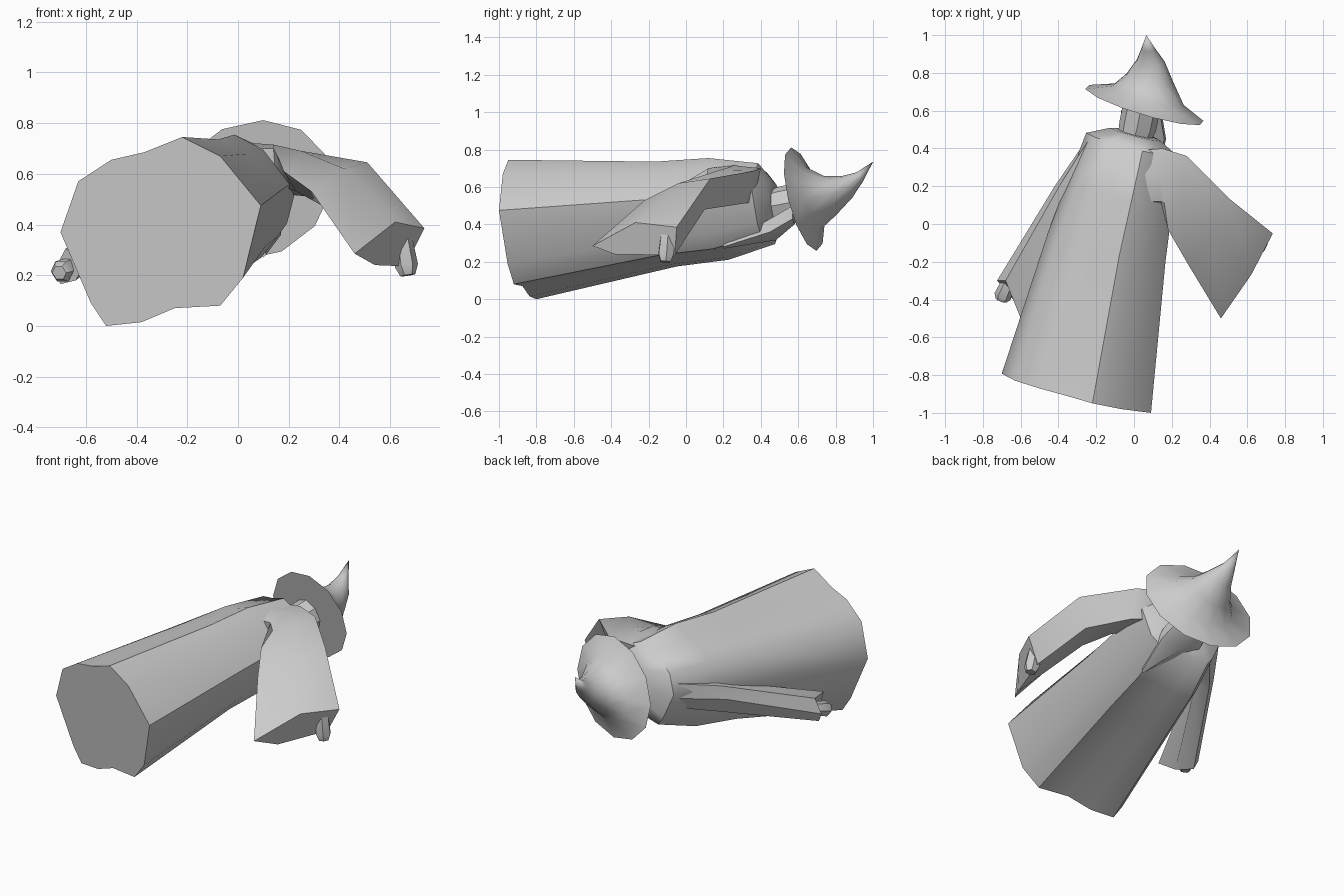
import bpy, bmesh, math
from mathutils import Vector

if "Cube" in bpy.data.objects:
    bpy.data.objects.remove(bpy.data.objects["Cube"], do_unlink=True)

grey = bpy.data.materials.new("plain_grey")
grey.use_nodes = True
COLOUR = (0.6, 0.6, 0.6, 1)
grey.diffuse_color = COLOUR
grey.node_tree.nodes["Principled BSDF"].inputs["Base Color"].default_value = COLOUR


def loft(name, rings, angle=35):
    """Skin a list of equal-length point rings and cap both ends."""
    bm = bmesh.new()
    loops = [[bm.verts.new(p) for p in ring] for ring in rings]
    n = len(loops[0])
    for a, b in zip(loops, loops[1:]):
        for i in range(n):
            j = (i + 1) % n
            bm.faces.new((a[i], a[j], b[j], b[i]))
    bm.faces.new(loops[0])
    bm.faces.new(loops[-1])
    bmesh.ops.remove_doubles(bm, verts=bm.verts, dist=0.0005)
    bmesh.ops.recalc_face_normals(bm, faces=bm.faces)
    mesh = bpy.data.meshes.new(name)
    bm.to_mesh(mesh)
    bm.free()
    mesh.materials.append(grey)
    obj = bpy.data.objects.new(name, mesh)
    bpy.context.collection.objects.link(obj)
    bpy.ops.object.select_all(action="DESELECT")
    obj.select_set(True)
    bpy.context.view_layer.objects.active = obj
    bpy.ops.object.shade_smooth_by_angle(angle=math.radians(angle))


def ring(centre, axis, radius, sides, squash=1.0, tilt=0.0):
    """Polygon around an axis, optionally flattened into a tilted oval."""
    axis = Vector(axis).normalized()
    flat = axis.cross(Vector((0, 0, 1))).normalized()
    up = flat.cross(axis)
    u = flat * math.cos(tilt) + up * math.sin(tilt)
    v = (up * math.cos(tilt) - flat * math.sin(tilt)) * squash
    steps = [2 * math.pi * i / sides for i in range(sides)]
    return [Vector(centre) + radius * (u * math.cos(t) + v * math.sin(t)) for t in steps]


# Robe: one hem outline, scaled along the leaning body up to the collar
hem = [(-.70, .37), (-.63, .57), (-.50, .655), (-.37, .685), (-.22, .745), (-.07, .67),
       (.09, .475), (.02, .19), (-.07, .08), (-.25, .07), (-.38, .015), (-.52, 0), (-.58, .09)]
levels = [(-.30, -.893, .38, 1, 1), (-.14, -.12, .461, .785, .752), (-.07, .16, .488, .70, .73),
          (-.005, .42, .515, .62, .58), (.01, .475, .52, .34, .34)]


def robe_ring(cx, cy, cz, sx, sz):
    points = []
    for x, z in hem:
        dx, dz = sx * (x + .30), sz * (z - .38)
        points.append((cx + dx, cy - .25 * dx - .1 * dz, cz + dz))
    return points


loft("robe", [robe_ring(*level) for level in levels], 45)

# Raised sleeve with a wide pointed cuff
loft("left_sleeve", [
    [(.02, .39, .69), (.0, .26, .725), (.0, .12, .70), (.06, .15, .55), (.06, .36, .52)],
    [(.15, .40, .70), (.14, .26, .715), (.14, .12, .70), (.15, .10, .56), (.18, .36, .52)],
    [(.28, .36, .685), (.25, .18, .69), (.18, -.03, .61), (.23, .08, .53), (.28, .30, .51)],
    [(.51, .13, .645), (.42, -.04, .62), (.29, -.22, .53), (.34, -.05, .47), (.44, .10, .48)],
    [(.735, -.05, .385), (.62, -.27, .41), (.46, -.50, .285), (.54, -.38, .24), (.66, -.06, .235)]], 42)

# Lowered sleeve lying along the body
loft("right_sleeve", [
    [(-.20, .43, .40), (-.235, .47, .48), (-.225, .47, .57), (-.14, .34, .60), (-.16, .30, .42)],
    [(-.37, .22, .34), (-.42, .20, .42), (-.39, .21, .50), (-.33, .17, .50), (-.35, .12, .39)],
    [(-.70, -.31, .165), (-.725, -.30, .22), (-.68, -.30, .305), (-.60, -.50, .25), (-.64, -.40, .18)]])


# Hands: six-sided stubs with a tapered end
def hand(name, start, end):
    a, b = Vector(start), Vector(end)
    axis = b - a
    loft(name, [ring(a, axis, .038, 6), ring(a.lerp(b, .8), axis, .046, 6), ring(b, axis, .03, 6)])


hand("left_hand", (.64, -.095, .39), (.67, -.11, .20))
hand("right_hand", (-.66, -.30, .235), (-.705, -.405, .21))

# Head between collar and brim
LEAN = (.27, 1, .2)
loft("head", [ring((-.005, .43, .49), LEAN, .085, 8), ring((.02, .52, .505), LEAN, .10, 8),
              ring((.05, .67, .535), LEAN, .10, 8)])

# Beard tapering to a point over the chest
loft("beard", [
    [(-.07, .60, .49), (.14, .57, .50), (.15, .57, .43), (.05, .58, .40), (-.06, .60, .43)],
    [(-.07, .49, .42), (.16, .45, .43), (.17, .45, .36), (.06, .48, .315), (-.07, .49, .36)],
    [(.09, .20, .29), (.11, .20, .29), (.11, .20, .28), (.10, .20, .27), (.09, .20, .28)]])

# Pointed hat: wide oval brim and a bent cone
hat = [((.055, .63, .535), .34, LEAN), ((.075, .68, .54), .205, LEAN), ((.08, .77, .555), .132, (.1, 1, .3)),
       ((.088, .86, .6), .078, (0, 1, .5)), ((.075, .93, .655), .036, (-.1, 1, .8)),
       ((.065, 1.0, .735), .0001, (-.1, 1, .9))]
loft("hat", [ring(c, axis, r, 12, .79, math.radians(24)) for c, r, axis in hat], 50)
